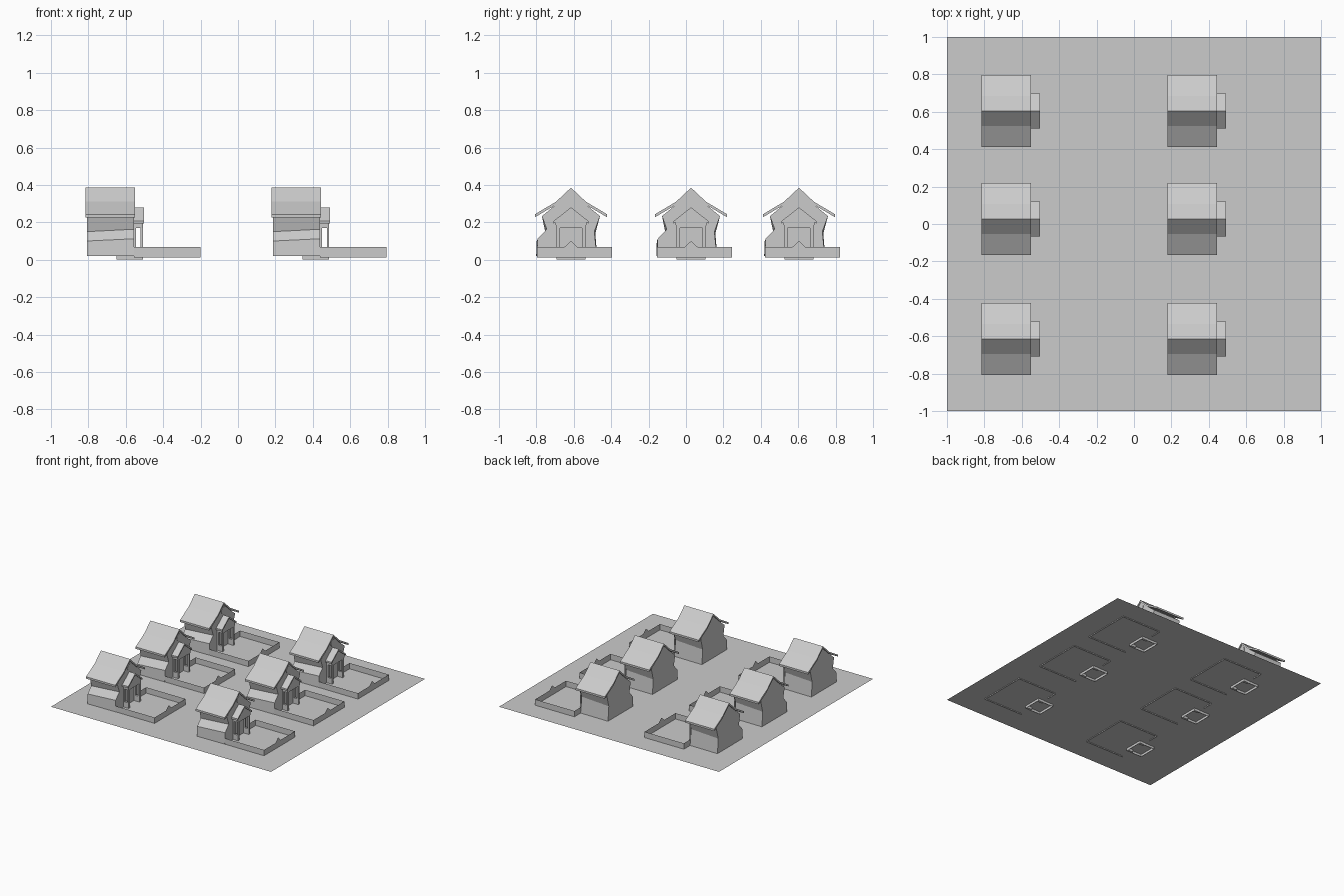
import bpy, math

if "Cube" in bpy.data.objects:
    bpy.data.objects.remove(bpy.data.objects["Cube"])

GROUND = 0.02


def make_mesh(name, verts, faces):
    me = bpy.data.meshes.new(name)
    me.from_pydata(verts, [], faces)
    me.update()
    return me


def loft(name, back, front, x0, x1, caps=True, closed=True):
    """Sweep a (y, z) profile along x; front and back profiles may differ."""
    n = len(back)
    verts = [(x0, y, z) for y, z in back] + [(x1, y, z) for y, z in front]
    count = n if closed else n - 1
    faces = [(i, (i + 1) % n, n + (i + 1) % n, n + i) for i in range(count)]
    if caps:
        faces += [tuple(range(n))[::-1], tuple(range(n, 2 * n))]
    return make_mesh(name, verts, faces)


def roof_profile(half, thick):
    """Chevron from a right-hand half line, ridge first."""
    top = [(-y, z) for y, z in half[:0:-1]] + half
    return top + [(y, z - thick) for y, z in top[::-1]]


def boxes(name, specs):
    verts, faces = [], []
    for x0, x1, y0, y1, z0, z1 in specs:
        b = len(verts)
        verts += [(x, y, z) for x in (x0, x1) for y in (y0, y1) for z in (z0, z1)]
        faces += [tuple(b + i for i in f) for f in
                  ((0, 1, 3, 2), (4, 6, 7, 5), (0, 4, 5, 1), (2, 3, 7, 6), (0, 2, 6, 4), (1, 5, 7, 3))]
    return make_mesh(name, verts, faces)


parts = []

# House body: waisted walls, flared base on the front (-y) side
gable = [(0.155, 0.233), (0.08, 0.295), (0.0, 0.37), (-0.08, 0.295), (-0.155, 0.233)]
front = [(0.138, 0.02), (0.125, 0.15)] + gable + [(-0.13, 0.163), (-0.178, 0.112), (-0.183, 0.02)]
back = [(0.14, 0.02), (0.13, 0.14)] + gable + [(-0.138, 0.15), (-0.183, 0.1), (-0.186, 0.02)]
parts.append(loft("house_body", back, front, -0.807, -0.557))

# Main roof with a shallower lower slope
rp = roof_profile([(0, 0.385), (0.08, 0.31), (0.193, 0.243)], 0.016)
parts.append(loft("main_roof", rp, rp, -0.815, -0.55))

# Round gable window
ring = [(0.028 * math.cos(i * math.pi / 8), 0.318 + 0.028 * math.sin(i * math.pi / 8))
        for i in range(16)]
parts.append(loft("gable_window", ring, ring, -0.56, -0.553))

# Porch roof
pp = roof_profile([(0, 0.28), (0.093, 0.207)], 0.014)
parts.append(loft("porch_roof", pp, pp, -0.65, -0.502))

# Porch gable panel above the door
pg = [(-0.078, 0.17), (0.078, 0.17), (0.086, 0.205), (0, 0.27), (-0.086, 0.205)]
parts.append(loft("porch_gable", pg, pg, -0.517, -0.508))

# Porch posts, side beams and low side walls
posts = []
for s in (-1, 1):
    y0, y1 = sorted((s * 0.06, s * 0.078))
    posts += [(-0.52, -0.508, y0, y1, 0.0, 0.17),
              (-0.557, -0.545, y0, y1, 0.0, 0.17),
              (-0.557, -0.517, y0, y1, 0.17, 0.21),
              (-0.545, -0.52, y0, y1, 0.0, 0.065)]
parts.append(boxes("porch_posts", posts))

# Porch foundation ring, just below the ground sheet
fr = [(-0.65, -0.075), (-0.508, -0.075), (-0.508, 0.075), (-0.65, 0.075)]
parts.append(make_mesh("porch_foundation",
                       [(x, y, z) for z in (0.0, GROUND) for x, y in fr],
                       [(i, (i + 1) % 4, 4 + (i + 1) % 4, 4 + i) for i in range(4)]))

# Thin garden fence with a small peak in the far side
path = [(-0.557, -0.182), (-0.2, -0.182), (-0.2, 0.219), (-0.557, 0.219), (-0.557, 0.13)]
n = len(path)
verts = [(x, y, z) for z in (0.011, 0.068) for x, y in path]
verts += [(-0.2, -0.035, 0.068), (-0.2, 0.035, 0.068), (-0.2, 0.0, 0.1)]
faces = [(i, i + 1, n + i + 1, n + i) for i in range(n - 1)]
faces[1] = (1, 2, n + 2, 2 * n + 1, 2 * n + 2, 2 * n, n + 1)
parts.append(make_mesh("garden_fence", verts, faces))

# Six identical plots in two columns
for dx in (0.0, 0.995):
    for dy in (-0.615, 0.027, 0.604):
        for me in parts:
            ob = bpy.data.objects.new(me.name, me)
            ob.location = (dx, dy, 0)
            bpy.context.collection.objects.link(ob)

# Ground sheet
bpy.ops.mesh.primitive_plane_add(size=2, location=(0, 0, GROUND))
bpy.context.object.name = "village_ground"
